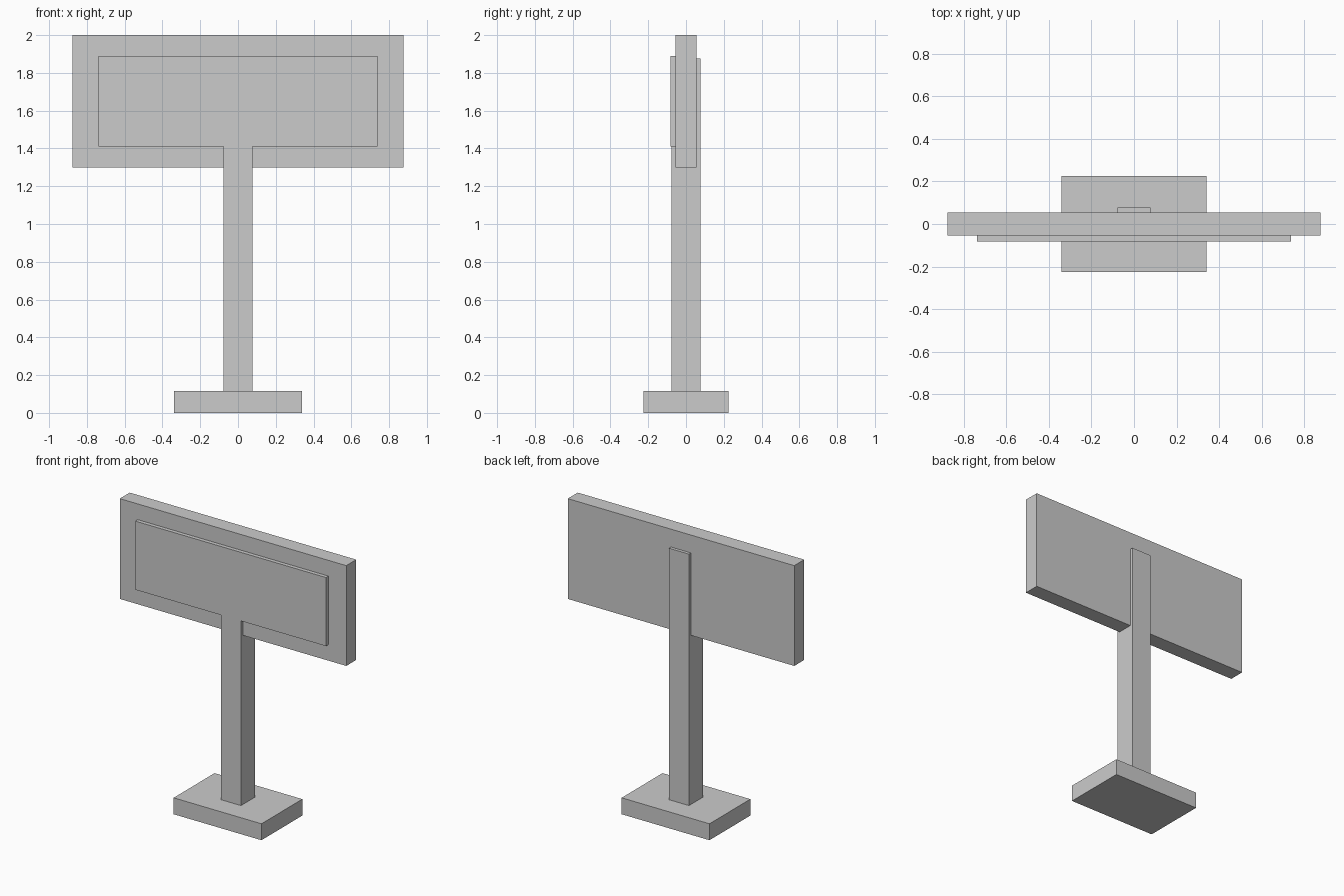
import bpy
import bmesh
from mathutils import Vector

if "Cube" in bpy.data.objects:
    bpy.data.objects.remove(bpy.data.objects["Cube"])


def box(name, x, y, z):
    """Axis-aligned box from (min, max) ranges."""
    bm = bmesh.new()
    bmesh.ops.create_cube(bm, size=1)
    lo, hi = Vector((x[0], y[0], z[0])), Vector((x[1], y[1], z[1]))
    size, mid = hi - lo, (hi + lo) / 2
    for v in bm.verts:
        v.co = Vector(a * b for a, b in zip(v.co, size))
    mesh = bpy.data.meshes.new(name)
    bm.to_mesh(mesh)
    bm.free()
    obj = bpy.data.objects.new(name, mesh)
    obj.location = mid
    bpy.context.collection.objects.link(obj)
    return obj


# Foot slab
box("base", (-0.34, 0.34), (-0.226, 0.226), (0, 0.115))
# Square post, running up through the board
box("post", (-0.077, 0.077), (-0.077, 0.077), (0.115, 1.875))
# Sign board
box("sign_board", (-0.877, 0.877), (-0.055, 0.055), (1.298, 2.0))
# Raised face panel on the front
box("face_panel", (-0.738, 0.738), (-0.082, -0.055), (1.41, 1.89))
